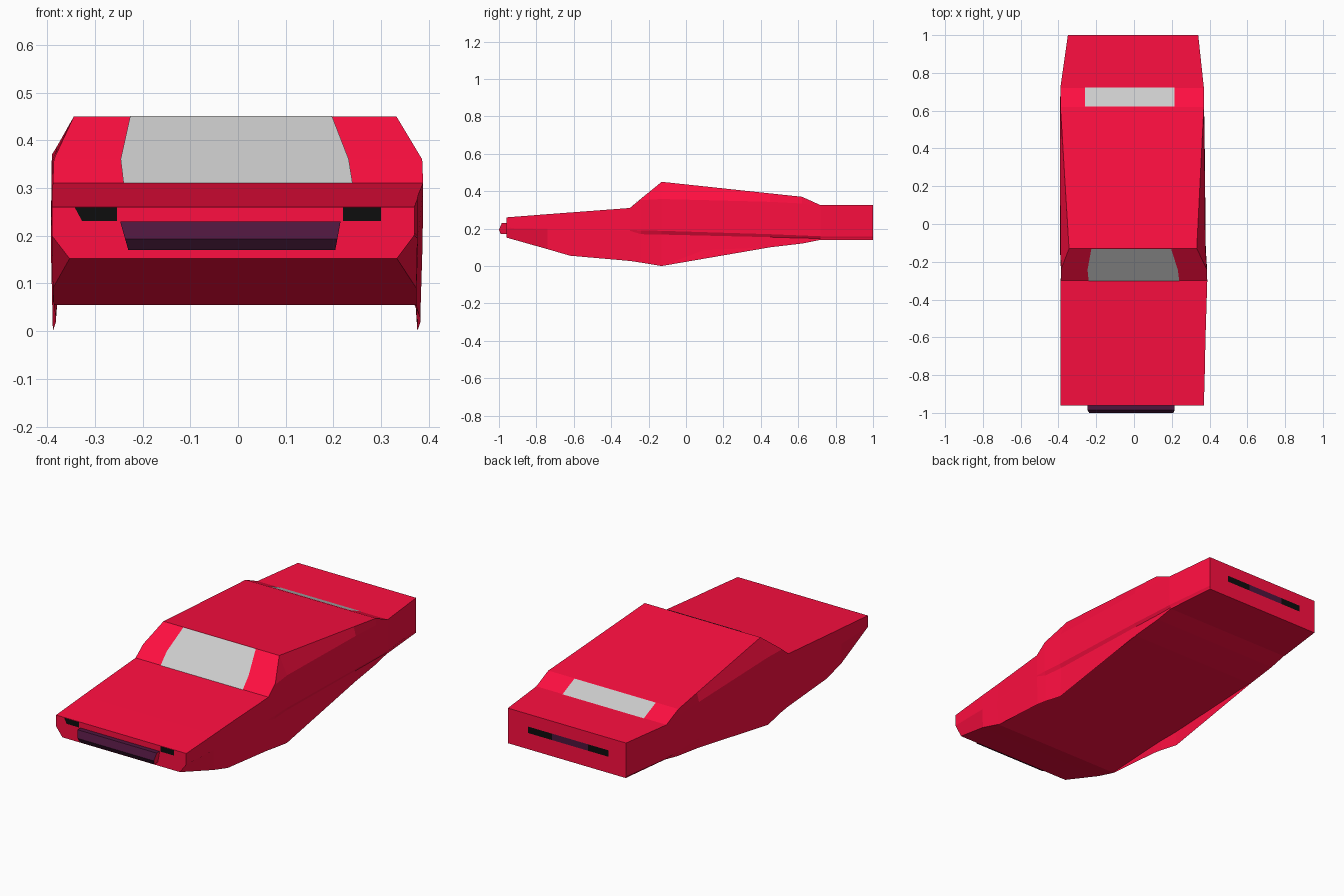
import bpy
from mathutils import Vector


def material(name, rgb):
    m = bpy.data.materials.new(name)
    m.diffuse_color = (*rgb, 1)
    return m


RED = material("red_paint", (1.0, 0.0045, 0.052))
PURPLE = material("dark_purple", (0.075, 0.008, 0.047))
DARK = material("dark_lip", (0.035, 0.006, 0.024))
BLACK = material("black_lamp", (0.004, 0.004, 0.004))


def mesh_object(name, verts, faces, mats=(), slots=None):
    me = bpy.data.meshes.new(name)
    me.from_pydata(verts, [], faces)
    for m in mats:
        me.materials.append(m)
    for p, s in zip(me.polygons, slots or []):
        p.material_index = s
    me.update()
    ob = bpy.data.objects.new(name, me)
    bpy.context.collection.objects.link(ob)
    return ob


def panel(name, outline, lift, mat=None):
    """Thin flat panel lifted off the body surface."""
    verts = [Vector(p) + Vector(lift) for p in outline]
    return mesh_object(name, verts, [range(len(verts))], [mat] if mat else [])


# Body stations, nose to tail: y, centre x, then half width and height of
# roof edge, shoulder, ledge, ledge underside, skirt bottom; last is floor height
stations = [
    (-.96, -.01, .38, .26, .38, .24, .38, .205, .379, .20, .343, .152, .152),
    (-.74, -.007, .383, .277, .383, .25, .383, .20, .383, .195, .381, .09, .09),
    (-.62, -.006, .384, .286, .384, .26, .384, .20, .384, .19, .38, .055, .055),
    (-.30, 0, .388, .31, .388, .30, .387, .193, .387, .188, .382, .027, .068),
    (-.24, 0, .386, .36, .386, .352, .387, .19, .380, .17, .382, .018, .07),
    (-.13, -.006, .338, .45, .384, .358, .386, .188, .376, .168, .382, 0, .075),
    (.45, -.009, .370, .388, .382, .343, .383, .17, .374, .154, .378, .10, .101),
    (.62, -.01, .38, .37, .381, .334, .381, .163, .372, .149, .374, .12, .121),
    (.72, -.01, .38, .325, .38, .32, .38, .159, .372, .147, .372, .14, .14),
    (1.0, -.005, .345, .325, .345, .32, .345, .159, .343, .147, .343, .14, .14),
]

verts = []
for y, cx, *s in stations:
    right = [(s[i], s[i + 1]) for i in range(0, 10, 2)]
    right.append((s[8] - .004, s[10]))         # floor edge, inside the skirt
    left = list(right)
    left[3] = (s[4], s[7])                     # left side is flush, no ledge
    verts += [(cx + w, y, z) for w, z in right]
    verts += [(cx - w, y, z) for w, z in reversed(left)]
n = 12
faces = [range(n), range(len(verts) - 1, len(verts) - 1 - n, -1)]
for r in range(len(stations) - 1):
    for i in range(n):
        a, b = r * n + i, r * n + (i + 1) % n
        faces.append((b, a, a + n, b + n))
mesh_object("car_body", verts, faces, [RED])

# Windows
panel("windscreen", [(-.24, -.30, .31), (.24, -.30, .31), (.232, -.24, .36),
                     (.197, -.13, .45), (-.226, -.13, .45), (-.246, -.24, .36)],
      (0, -.003, .0005))
panel("rear_window", [(.215, .72, .325), (-.26, .72, .325), (-.26, .62, .37),
                      (.215, .62, .37)], (0, .003, .0005))

# Headlamps
for side, x0, x1 in (("left", -.342, -.254), ("right", .30, .22)):
    s = .015 if x0 < 0 else 0
    p = [(x0, -.96, .259), (x0 + s, -.96, .231), (x1, -.96, .231), (x1, -.96, .259)]
    panel(side + "_headlamp", p if x0 < 0 else p[::-1], (0, -.002, 0), BLACK)

# Front bumper grille: angled bar with red ends
profile = [(-.955, .23), (-.985, .23), (-1.0, .193), (-.99, .17), (-.955, .17)]
k = len(profile)
gv = []
for top, bottom in ((-.247, -.23), (.215, .204)):
    for y, z in profile:
        t = (z - .17) / .06
        gv.append((bottom + (top - bottom) * t, y, z))
gf = [(i, (i + 1) % k, (i + 1) % k + k, i + k) for i in range(k)]
gf += [range(k - 1, -1, -1), range(k, 2 * k)]
mesh_object("front_grille", gv, gf, [RED, PURPLE, DARK], [1, 1, 2, 2, 0, 0, 0])

# Tail lamps and plate between them
for name, x0, x1, mat in (("right_tail_lamp", .22, .08, BLACK),
                          ("tail_plate", .08, -.13, PURPLE),
                          ("left_tail_lamp", -.13, -.25, BLACK)):
    panel(name, [(x0, .998, .226), (x1, .998, .226), (x1, .998, .26), (x0, .998, .26)],
          (0, .0035, 0), mat)
